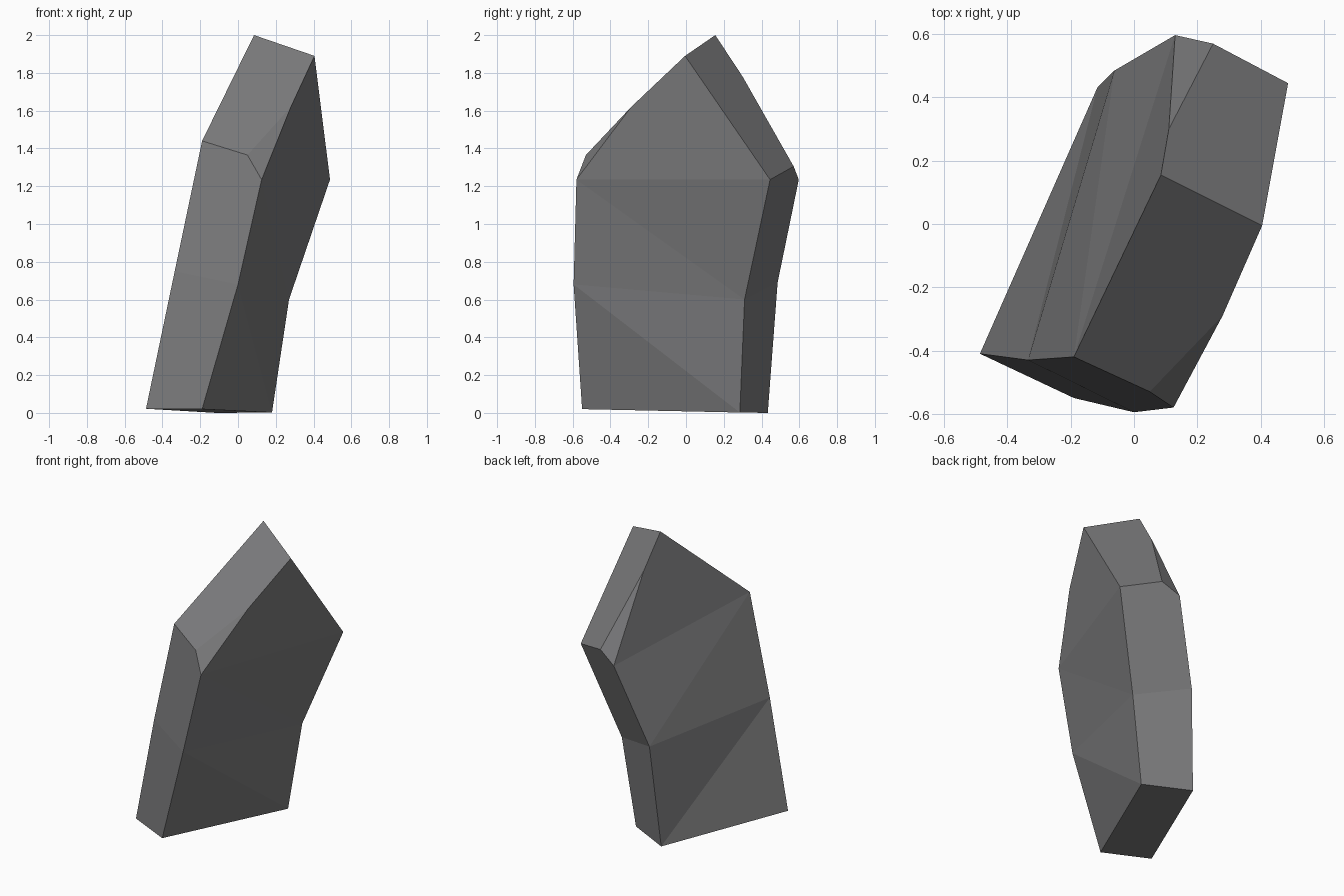
import bpy, bmesh

if "Cube" in bpy.data.objects:
    bpy.data.objects.remove(bpy.data.objects["Cube"])

# Outlines of the two broad sides of the leaning slab, from the front foot over the peak to the back foot
right = [(-0.19, -0.55, 0.02), (0.0, -0.595, 0.68), (0.125, -0.58, 1.235), (0.05, -0.53, 1.365),
         (0.28, -0.29, 1.62), (0.405, -0.005, 1.89), (0.487, 0.445, 1.235), (0.27, 0.31, 0.6),
         (0.18, 0.285, 0.002)]
left = [(-0.487, -0.41, 0.022), (-0.335, -0.43, 0.75), (-0.19, -0.42, 1.44), (0.085, 0.155, 2.0),
        (0.11, 0.30, 1.78), (0.25, 0.57, 1.305), (0.13, 0.597, 1.235), (-0.062, 0.485, 0.69),
        (-0.115, 0.433, 0.0)]

bm = bmesh.new()
R = [bm.verts.new(p) for p in right]
L = [bm.verts.new(p) for p in left]


def faces(ring, groups):
    for g in groups:
        bm.faces.new([ring[i] for i in g])


# Broad sides, with their chipped facets
faces(R, [(0, 1, 8), (1, 7, 8), (1, 2, 7), (2, 6, 7), (2, 4, 5, 6), (2, 3, 4)])
faces(L, [(0, 1, 8), (1, 7, 8), (1, 2, 7), (2, 6, 7), (2, 3, 4, 6), (4, 5, 6)])

# Rim between the sides: front edge, two roof slopes, back edge, foot
for r, l in [((0, 1), (1, 0)), ((1, 2, 3), (2, 1)), ((3, 4, 5), (3, 2)),
             ((5, 6), (5, 4, 3)), ((6, 7), (7, 6, 5)), ((7, 8), (8, 7)), ((8, 0), (0, 8))]:
    bm.faces.new([R[i] for i in r] + [L[i] for i in l])
bmesh.ops.recalc_face_normals(bm, faces=bm.faces[:])

# Stone object
mesh = bpy.data.meshes.new("standing_stone")
bm.to_mesh(mesh)
bm.free()
stone = bpy.data.objects.new("standing_stone", mesh)
bpy.context.collection.objects.link(stone)

grey = bpy.data.materials.new("stone grey")
grey.diffuse_color = (0.2, 0.2, 0.205, 1)
grey.use_nodes = True
grey.node_tree.nodes["Principled BSDF"].inputs["Base Color"].default_value = grey.diffuse_color
mesh.materials.append(grey)
